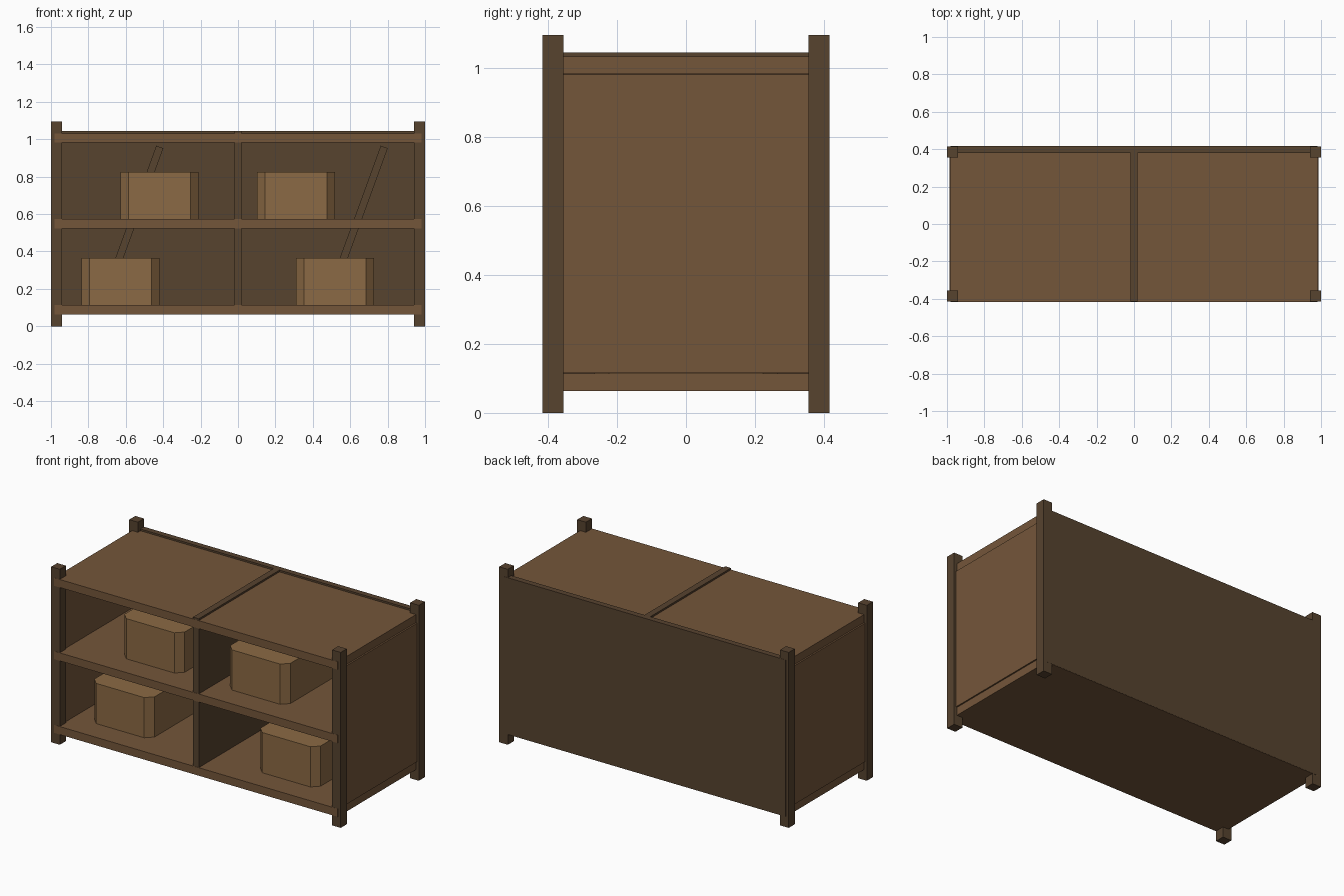
import bpy, bmesh, math
from mathutils import Matrix, Vector

if "Cube" in bpy.data.objects:
    bpy.data.objects.remove(bpy.data.objects["Cube"])


def material(name, rgb):
    m = bpy.data.materials.new(name)
    m.diffuse_color = (*rgb, 1)
    m.use_nodes = True
    m.node_tree.nodes["Principled BSDF"].inputs["Base Color"].default_value = m.diffuse_color
    return m


DARK = material("dark_wood", (0.095, 0.056, 0.028))
MID = material("mid_wood", (0.175, 0.093, 0.042))
LIGHT = material("light_wood", (0.26, 0.144, 0.058))


def box(name, lo, hi, mat, corner=0, tilt=0):
    """Box between two corners; optional vertical-edge chamfer and tilt about y."""
    lo, hi = Vector(lo), Vector(hi)
    bm = bmesh.new()
    bmesh.ops.create_cube(bm, size=1)
    bmesh.ops.scale(bm, vec=hi - lo, verts=bm.verts)
    if corner:
        upright = [e for e in bm.edges
                   if abs(e.verts[0].co.z - e.verts[1].co.z) > 1e-4]
        bmesh.ops.bevel(bm, geom=upright, offset=corner, segments=1,
                        affect='EDGES')
    bmesh.ops.rotate(bm, cent=(0, 0, 0), matrix=Matrix.Rotation(tilt, 3, 'Y'),
                     verts=bm.verts)
    me = bpy.data.meshes.new(name)
    bm.to_mesh(me)
    bm.free()
    me.materials.append(mat)
    ob = bpy.data.objects.new(name, me)
    ob.location = (lo + hi) / 2
    bpy.context.collection.objects.link(ob)
    return ob


# Corner posts and side panels
for sx, side in ((-1, "left"), (1, "right")):
    for sy, end in ((-1, "front"), (1, "back")):
        x, y = sx * 0.97, sy * 0.385
        box(f"{end}_{side}_post", (x - 0.03, y - 0.03, 0),
            (x + 0.03, y + 0.03, 1.095), DARK)
    x = sx * 0.9675
    box(f"{side}_panel", (x - 0.02, -0.38, 0.115), (x + 0.02, 0.38, 0.98), MID)

# Shelves
for name, z in (("bottom_shelf", 0.064), ("middle_shelf", 0.524), ("top_shelf", 0.982)):
    box(name, (-0.98, -0.416, z), (0.98, 0.415, z + 0.05), MID)

# Back panel and centre divider
box("back_panel", (-0.98, 0.38, 0.065), (0.98, 0.416, 1.043), DARK)
box("centre_divider", (-0.02, -0.415, 0.065), (0.02, 0.41, 1.043), DARK)

# Storage boxes with chamfered upright corners
for i, (x, z) in enumerate(((-0.628, 0.114), (0.519, 0.114),
                            (-0.42, 0.574), (0.31, 0.574))):
    box(f"storage_box_{i + 1}", (x - 0.208, -0.265, z),
        (x + 0.208, 0.265, z + 0.251), LIGHT, corner=0.042)

# Slanted braces against the back
for x, name in ((-0.567, "left_brace"), (0.633, "right_brace")):
    box(name, (x - 0.02, 0.345, 0.55 - 0.435), (x + 0.02, 0.385, 0.55 + 0.435),
        DARK, tilt=math.radians(20))
